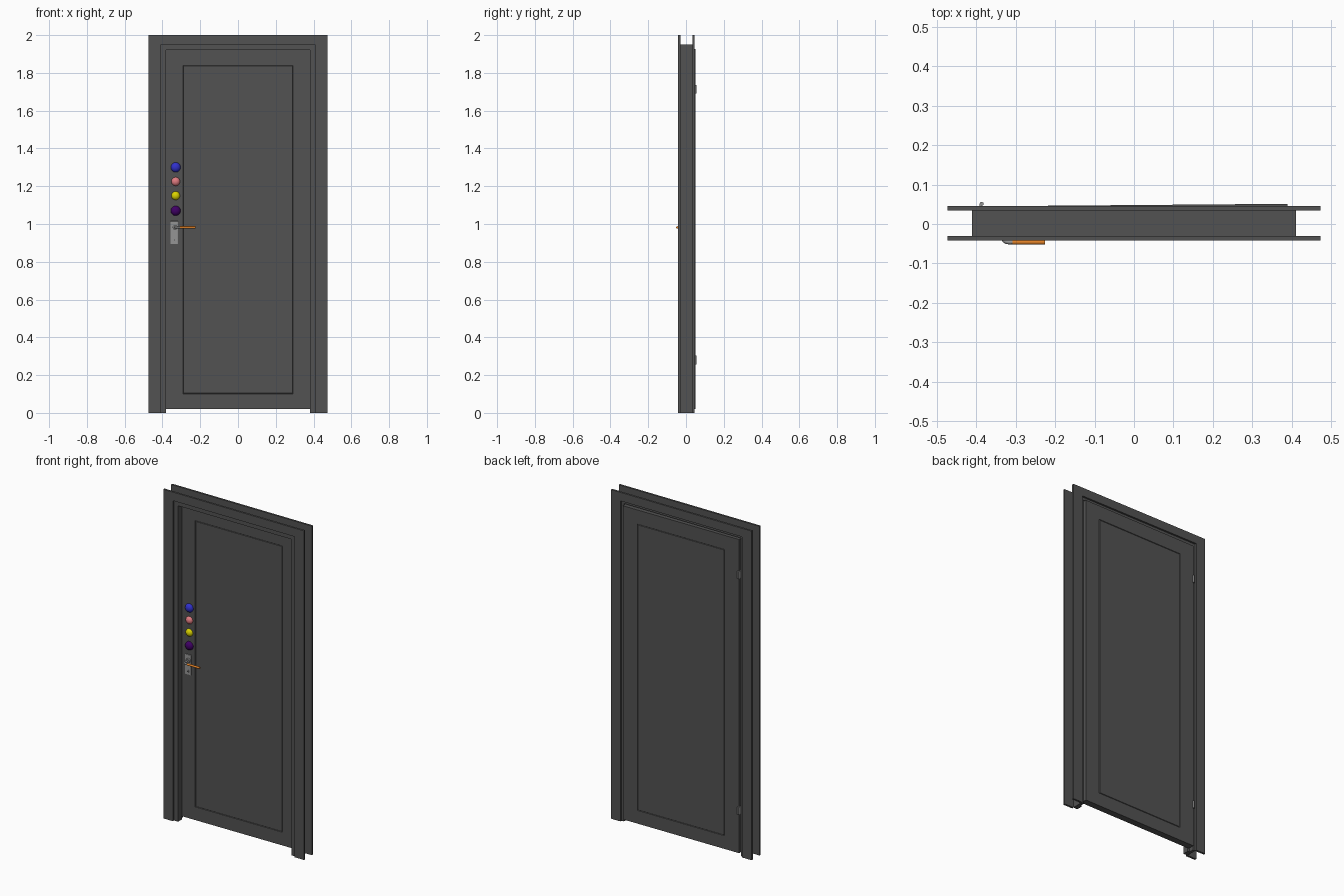
import bpy, bmesh, math
from mathutils import Matrix

if "Cube" in bpy.data.objects:
    bpy.data.objects.remove(bpy.data.objects["Cube"])


def material(name, rgb):
    m = bpy.data.materials.new(name)
    m.diffuse_color = (*rgb, 1)
    m.use_nodes = True
    m.node_tree.nodes["Principled BSDF"].inputs["Base Color"].default_value = m.diffuse_color
    return m


DARK = material("dark_grey", (0.085, 0.085, 0.085))
STEEL = material("steel", (0.3, 0.3, 0.3))
ORANGE = material("orange", (0.75, 0.22, 0.02))


def finish(name, bm, mat, smooth=False):
    bmesh.ops.recalc_face_normals(bm, faces=bm.faces)
    mesh = bpy.data.meshes.new(name)
    bm.to_mesh(mesh)
    bm.free()
    ob = bpy.data.objects.new(name, mesh)
    bpy.context.collection.objects.link(ob)
    mesh.materials.append(mat)
    if smooth:
        bpy.context.view_layer.objects.active = ob
        ob.select_set(True)
        bpy.ops.object.shade_smooth_by_angle(angle=math.radians(40))
        ob.select_set(False)
    return ob


def box_bm(x0, x1, y0, y1, z0, z1):
    bm = bmesh.new()
    bmesh.ops.create_cube(bm, size=1)
    for v in bm.verts:
        v.co = ((x0 + x1) / 2 + v.co.x * (x1 - x0),
                (y0 + y1) / 2 + v.co.y * (y1 - y0),
                (z0 + z1) / 2 + v.co.z * (z1 - z0))
    return bm


def portal(name, outer, top, inner, inner_top, y0, y1):
    """Upside-down U outline, extruded from y0 to y1."""
    pts = [(-outer, 0), (-outer, top), (outer, top), (outer, 0),
           (inner, 0), (inner, inner_top), (-inner, inner_top), (-inner, 0)]
    bm = bmesh.new()
    face = bm.faces.new([bm.verts.new((x, y0, z)) for x, z in pts])
    ext = bmesh.ops.extrude_face_region(bm, geom=[face])
    for v in ext["geom"]:
        if isinstance(v, bmesh.types.BMVert):
            v.co.y = y1
    return finish(name, bm, DARK)


def cylinder(name, loc, r, depth, axis, mat, seg=24):
    bm = bmesh.new()
    rot = {"z": Matrix(), "y": Matrix.Rotation(math.pi / 2, 4, "X")}[axis]
    bmesh.ops.create_cone(bm, cap_ends=True, segments=seg, radius1=r, radius2=r,
                          depth=depth, matrix=Matrix.Translation(loc) @ rot)
    return finish(name, bm, mat, True)


# Frame: two casings, and a jamb stepped to take the door
portal("front_casing", 0.473, 2.0, 0.409, 1.948, -0.042, -0.030)
portal("back_casing", 0.473, 2.0, 0.409, 1.948, 0.034, 0.046)
portal("jamb_front", 0.41, 1.949, 0.381, 1.92, -0.031, 0.006)
portal("jamb_rebate", 0.41, 1.949, 0.393, 1.932, 0.006, 0.035)

# Door leaf with a grooved panel outline on both faces
bm = box_bm(-0.389, 0.389, 0.008, 0.048, 0.02, 1.926)
for sign in (-1, 1):
    bm.normal_update()
    f = [f for f in bm.faces if f.normal.y * sign > 0.9]
    bmesh.ops.inset_region(bm, faces=f, thickness=0.095)
    for v in f[0].verts:
        v.co.x = math.copysign(0.292, v.co.x)
        v.co.z = 0.10 if v.co.z < 1 else 1.84
    bmesh.ops.inset_region(bm, faces=f, thickness=0.003, depth=-0.003)
    bmesh.ops.inset_region(bm, faces=f, thickness=0.003, depth=0.003)
# The leaf stands slightly ajar
pivot = Matrix.Translation((0, 0.048, 0))
bm.transform(pivot @ Matrix.Rotation(math.radians(0.46), 4, "Z") @ pivot.inverted())
finish("door_leaf", bm, DARK)

# Hinges
for label, z in (("lower", 0.28), ("upper", 1.713)):
    cylinder(label + "_hinge_pin", (-0.386, 0.051, z), 0.005, 0.045, "z", STEEL, 16)
    finish(label + "_hinge_leaf",
           box_bm(-0.392, -0.386, 0.03, 0.051, z - 0.022, z + 0.022), STEEL)

# Coloured round buttons
for label, z, r, rgb in (("blue", 1.30, 0.026, (0.03, 0.03, 0.6)),
                         ("pink", 1.225, 0.023, (0.75, 0.2, 0.22)),
                         ("yellow", 1.15, 0.023, (0.7, 0.65, 0.0)),
                         ("purple", 1.07, 0.026, (0.05, 0.0, 0.13))):
    bm = bmesh.new()
    bmesh.ops.create_uvsphere(
        bm, u_segments=24, v_segments=14, radius=r,
        matrix=Matrix.Translation((-0.33, 0.006, z)) @ Matrix.Diagonal((1, 0.8, 1, 1)))
    finish(label + "_button", bm, material(label, rgb), True)

# Handle plate, lock and spindle
plate = finish("handle_plate", box_bm(-0.357, -0.317, 0.0, 0.012, 0.893, 1.015), STEEL)
bev = plate.modifiers.new("bevel", "BEVEL")
bev.width, bev.segments = 0.002, 2
cylinder("lock_cylinder", (-0.337, -0.001, 0.915), 0.008, 0.006, "y", STEEL)
cylinder("keyhole", (-0.337, -0.004, 0.915), 0.003, 0.002, "y", DARK, 12)
cylinder("spindle_collar", (-0.333, -0.004, 0.982), 0.013, 0.012, "y", STEEL)


def rod(name, pts, r, mat):
    cu = bpy.data.curves.new(name, "CURVE")
    cu.dimensions = "3D"
    cu.bevel_depth, cu.bevel_resolution = r, 3
    cu.use_fill_caps = True
    sp = cu.splines.new("POLY")
    sp.points.add(len(pts) - 1)
    for p, co in zip(sp.points, pts):
        p.co = (*co, 1)
    ob = bpy.data.objects.new(name, cu)
    bpy.context.collection.objects.link(ob)
    cu.materials.append(mat)


# Lever: steel bend leading into an orange grip
bend = [(-0.333, 0.005, 0.982)]
for i in range(7):
    a = math.pi / 2 * i / 6
    bend.append((-0.318 - 0.015 * math.cos(a), -0.031 - 0.015 * math.sin(a), 0.982))
rod("lever_bend", bend + [(-0.305, -0.046, 0.982)], 0.0055, STEEL)
rod("lever_grip", [(-0.308, -0.046, 0.982), (-0.304, -0.046, 0.982),
                   (-0.225, -0.046, 0.982)], 0.0065, ORANGE)
